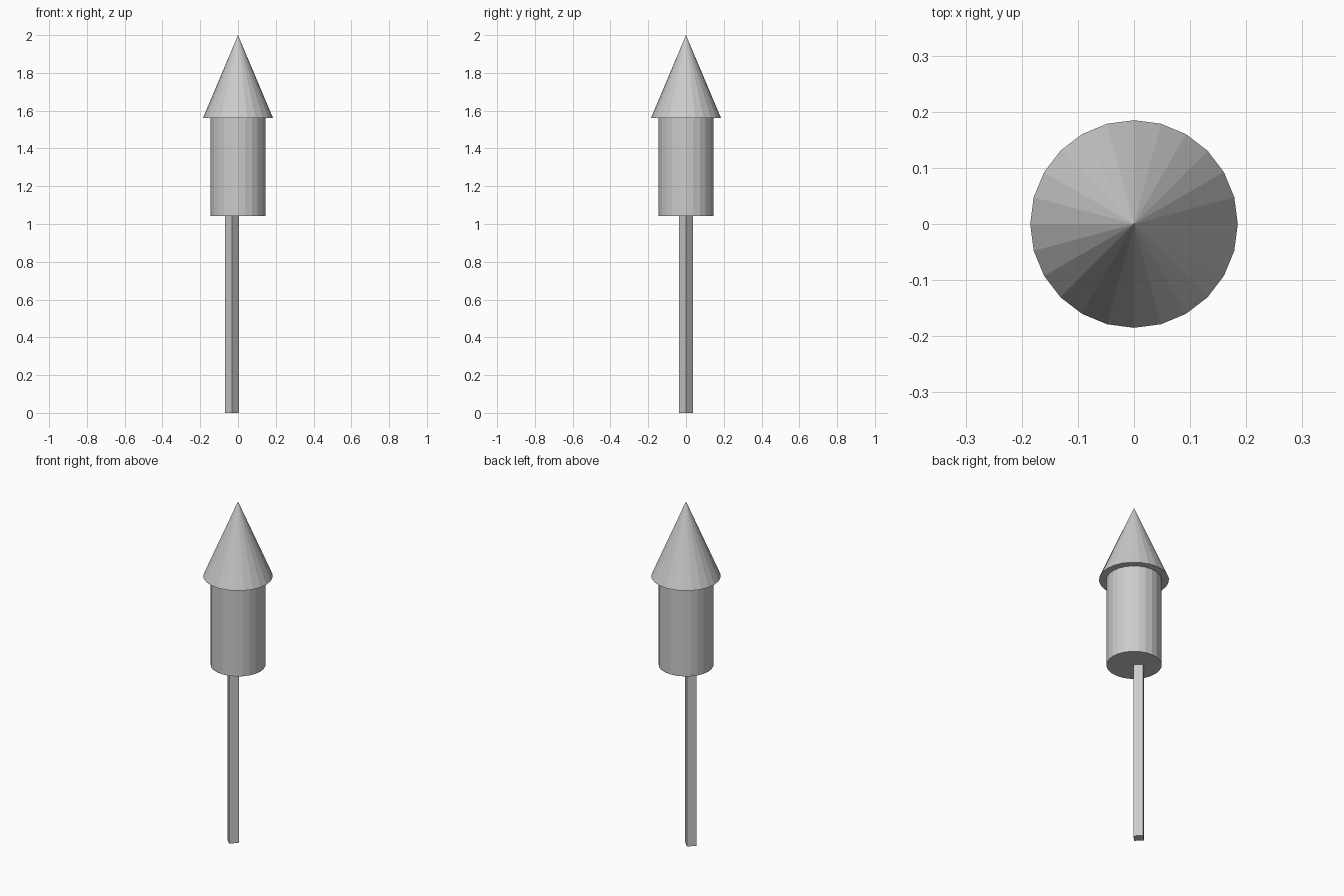
import bpy

if "Cube" in bpy.data.objects:
    bpy.data.objects.remove(bpy.data.objects["Cube"])


def spindle(name, sides, r_bottom, r_top, z0, z1, x=0.0):
    """Flat-shaded upright cone or prism between two heights."""
    bpy.ops.mesh.primitive_cone_add(
        vertices=sides, radius1=r_bottom, radius2=r_top,
        depth=z1 - z0, location=(x, 0, (z0 + z1) / 2))
    bpy.context.object.name = name


# Square guide stick, turned 45 degrees and set off-centre
spindle("stick", 4, 0.037, 0.037, 0.0, 1.042, x=-0.032)
# Powder tube
spindle("tube", 24, 0.146, 0.146, 1.042, 1.562)
# Pointed cap overhanging the tube
spindle("nose_cone", 24, 0.185, 0.0, 1.562, 2.0)
